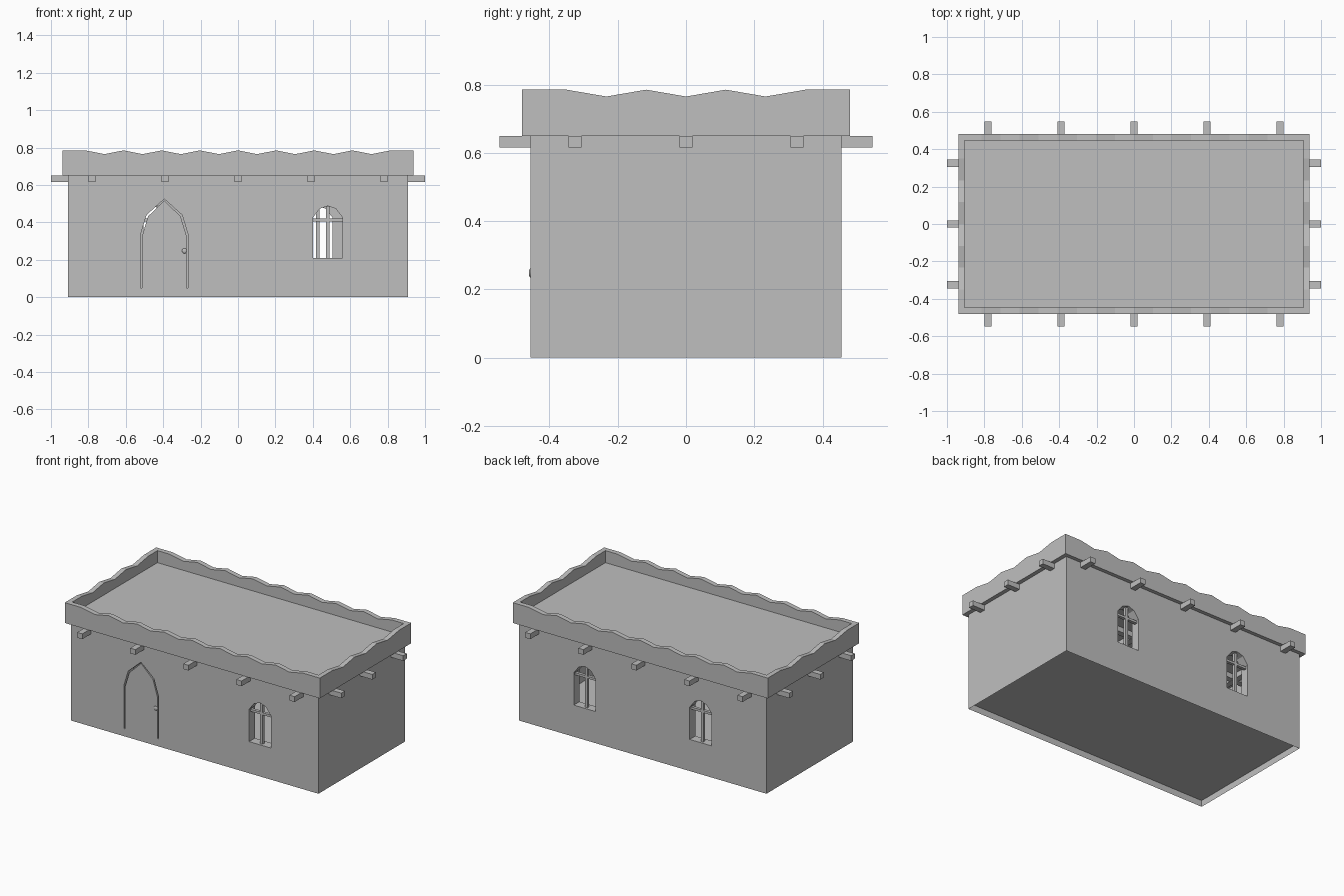
import bpy, bmesh
from mathutils import Vector

cube = bpy.data.objects.get("Cube")
if cube:
    bpy.data.objects.remove(cube, do_unlink=True)

plaster = bpy.data.materials.new("plain grey")
plaster.use_nodes = True
grey = (0.52, 0.52, 0.52, 1)
plaster.diffuse_color = grey
plaster.node_tree.nodes["Principled BSDF"].inputs["Base Color"].default_value = grey

HX, HY = 0.91, 0.455          # wall half sizes
FLOOR, EAVE, THICK = 0.045, 0.65, 0.06


def finish(name, bm):
    bmesh.ops.recalc_face_normals(bm, faces=bm.faces)
    mesh = bpy.data.meshes.new(name)
    bm.to_mesh(mesh)
    bm.free()
    mesh.materials.append(plaster)
    ob = bpy.data.objects.new(name, mesh)
    bpy.context.collection.objects.link(ob)
    return ob


def box(name, lo, hi):
    bm = bmesh.new()
    bmesh.ops.create_cube(bm, size=1)
    lo, hi = Vector(lo), Vector(hi)
    for v in bm.verts:
        v.co = (lo + hi) / 2 + v.co * (hi - lo)
    return finish(name, bm)


def slab(name, outline, y0, y1):
    """Extrude an x-z outline from y0 to y1."""
    bm = bmesh.new()
    face = bm.faces.new([bm.verts.new((x, y0, z)) for x, z in outline])
    grown = bmesh.ops.extrude_face_region(bm, geom=[face])["geom"]
    for v in grown:
        if isinstance(v, bmesh.types.BMVert):
            v.co.y = y1
    return finish(name, bm)


def arch(cx, bottom, half):
    """Mirror a half outline, from sill to peak, about x = cx."""
    right = [(half[0][0], bottom)] + half
    left = [(-x, z) for x, z in reversed(right) if x > 0]
    return [(cx + x, z) for x, z in right + left]


def cut(target, cutters):
    for c in cutters:
        c.hide_render = True
        mod = target.modifiers.new("opening", "BOOLEAN")
        mod.operation, mod.solver, mod.object = "DIFFERENCE", "EXACT", c
    bpy.context.view_layer.update()
    graph = bpy.context.evaluated_depsgraph_get()
    mesh = bpy.data.meshes.new_from_object(target.evaluated_get(graph))
    target.modifiers.clear()
    target.data = mesh
    for c in cutters:
        bpy.data.objects.remove(c, do_unlink=True)


# Hollow walls with a door opening and three windows
walls = box("walls", (-HX, -HY, FLOOR), (HX, HY, EAVE))
window_half = [(0.08, 0.425), (0.043, 0.473), (0, 0.488)]
door_half = [(0.127, 0.335), (0.095, 0.44), (0, 0.525)]
gap_half = [(x - 0.008 if x else 0, z - 0.008) for x, z in door_half]
DOOR_X = -0.394
windows = [("front", 0.48, -1), ("back_left", 0.426, 1), ("back_right", -0.426, 1)]

cutters = [box("room", (-HX + THICK, -HY + THICK, FLOOR - 0.1),
               (HX - THICK, HY - THICK, EAVE + 0.1)),
           slab("door_hole", arch(DOOR_X, FLOOR - 0.008, door_half), -HY - 0.1, -HY + 0.1)]
for name, cx, side in windows:
    cutters.append(slab("window_hole", arch(cx, 0.21, window_half),
                        side * (HY - 0.1), side * (HY + 0.1)))
cut(walls, cutters)

# Thin skirt below the floor, open underneath
bm = bmesh.new()
corners = [(-HX, -HY), (HX, -HY), (HX, HY), (-HX, HY)]
low = [bm.verts.new((x, y, 0)) for x, y in corners]
high = [bm.verts.new((x, y, FLOOR)) for x, y in corners]
for i in range(4):
    j = (i + 1) % 4
    bm.faces.new((low[i], low[j], high[j], high[i]))
finish("skirt", bm)

e = 0.002
box("floor", (-HX + e, -HY + e, FLOOR - 0.004), (HX - e, HY - e, FLOOR + 0.004))

# Door leaf and its knob
slab("door", arch(DOOR_X, FLOOR + 0.002, gap_half), -HY + 0.001, -HY + 0.035)
bm = bmesh.new()
bmesh.ops.create_uvsphere(bm, u_segments=12, v_segments=8, radius=0.014)
for v in bm.verts:
    v.co = (-0.286 + v.co.x, -HY + v.co.z * 0.4, 0.248 + v.co.y)
knob = finish("door_knob", bm)
knob.data.shade_smooth()

# Window bars
for name, cx, side in windows:
    y0, y1 = sorted((side * (HY - 0.035), side * (HY - 0.015)))
    box(name + "_mullion", (cx - 0.009, y0, 0.21), (cx + 0.009, y1, 0.484))
    box(name + "_transom", (cx - 0.08, y0, 0.405), (cx + 0.08, y1, 0.42))

# Roof deck and roof beams that pass through the walls
PX, PY, IX, IY, TOP = 0.937, 0.48, 0.905, 0.447, 0.785
box("roof_deck", (-IX, -IY, EAVE), (IX, IY, 0.705))
b = 0.019
for i in range(5):
    x = (i - 2) * 0.39
    box("long_beam", (x - b, -0.547, 0.615), (x + b, 0.547, EAVE))
for i in range(3):
    y = (i - 1) * 0.325
    box("cross_beam", (-1, y - b, 0.616), (1, y + b, EAVE))


# Parapet with a zigzag top edge
def zigzag(reach, steps):
    return [(-reach + 2 * reach * i / steps, TOP - 0.02 * (i % 2)) for i in range(steps + 1)]


long_run, short_run = zigzag(0.816, 16), zigzag(0.35, 6)
path = [(-PX, -PY, TOP)] + [(x, -PY, z) for x, z in long_run]
path += [(PX, -PY, TOP)] + [(PX, y, z) for y, z in short_run]
path += [(-x, -y, z) for x, y, z in path]

bm = bmesh.new()
rings = []
for x, y, z in path:
    ix, iy = max(-IX, min(IX, x)), max(-IY, min(IY, y))
    rings.append([bm.verts.new(p) for p in
                  ((x, y, EAVE), (x, y, z), (ix, iy, z), (ix, iy, EAVE))])
for i, ring in enumerate(rings):
    nxt = rings[(i + 1) % len(rings)]
    for k in range(4):
        m = (k + 1) % 4
        bm.faces.new((ring[k], nxt[k], nxt[m], ring[m]))
finish("parapet", bm)
